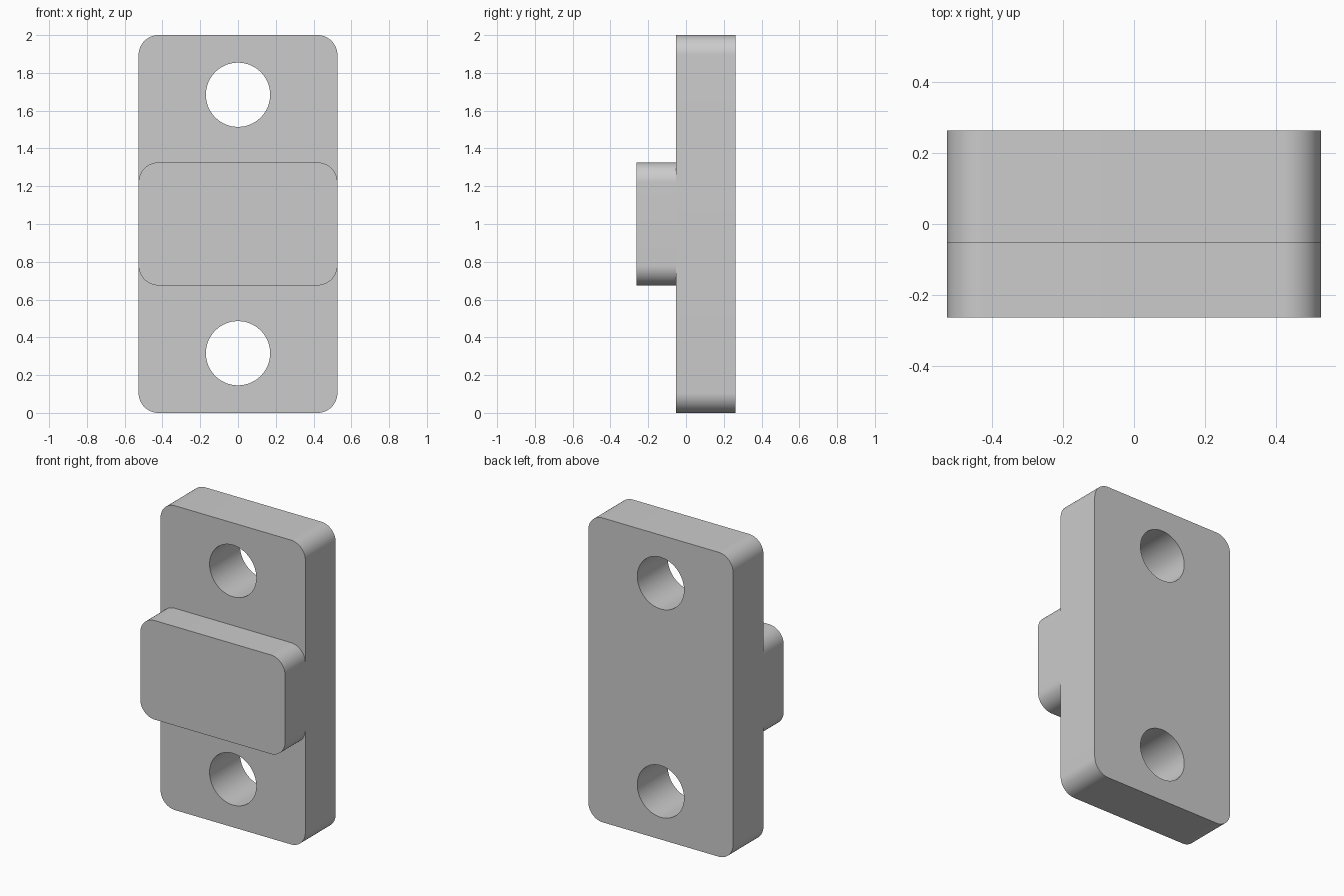
import bpy
import bmesh
from math import cos, sin, pi, radians
from mathutils import Matrix

cube = bpy.data.objects.get("Cube")
if cube:
    bpy.data.objects.remove(cube, do_unlink=True)

UNIT = 2 / 19            # the plate is 19 units tall
HALF_WIDTH = 5 * UNIT
CORNER = UNIT
FRONT, STEP, BACK = -2.5 * UNIT, -0.5 * UNIT, 2.5 * UNIT

grey = bpy.data.materials.new("plain grey")
grey.use_nodes = True
grey.diffuse_color = (0.6, 0.6, 0.6, 1)
grey.node_tree.nodes["Principled BSDF"].inputs["Base Color"].default_value = grey.diffuse_color


def add_object(name, bm):
    bmesh.ops.recalc_face_normals(bm, faces=bm.faces[:])
    mesh = bpy.data.meshes.new(name)
    bm.to_mesh(mesh)
    bm.free()
    mesh.materials.append(grey)
    obj = bpy.data.objects.new(name, mesh)
    bpy.context.collection.objects.link(obj)
    return obj


def rounded_block(name, y0, y1, z0, z1, steps=16):
    """Rounded rectangle in xz, extruded from y0 to y1."""
    bm = bmesh.new()
    x, low, high = HALF_WIDTH - CORNER, z0 + CORNER, z1 - CORNER
    verts = []
    for quarter, (cx, cz) in enumerate([(x, high), (-x, high), (-x, low), (x, low)]):
        for i in range(steps + 1):
            a = (quarter + i / steps) * pi / 2
            verts.append(bm.verts.new((cx + CORNER * cos(a), y0, cz + CORNER * sin(a))))
    face = bm.faces.new(verts)
    side = bmesh.ops.extrude_face_region(bm, geom=[face])["geom"]
    moved = [v for v in side if isinstance(v, bmesh.types.BMVert)]
    bmesh.ops.translate(bm, verts=moved, vec=(0, y1 - y0, 0))
    return add_object(name, bm)


# Mounting plate and raised centre block
plate = rounded_block("mounting_plate", STEP, BACK, 0, 2)
block = rounded_block("raised_block", FRONT, STEP, 0.675, 1.326)

# Two bolt holes through the plate
bm = bmesh.new()
for z in (3 * UNIT, 16 * UNIT):
    bmesh.ops.create_cone(bm, cap_ends=True, segments=64, radius1=0.17, radius2=0.17, depth=1,
                          matrix=Matrix.Translation((0, 0, z)) @ Matrix.Rotation(pi / 2, 4, "X"))
cutter = add_object("hole_cutter", bm)
cutter.hide_render = True

cut = plate.modifiers.new("bolt holes", "BOOLEAN")
cut.operation = "DIFFERENCE"
cut.solver = "EXACT"
cut.object = cutter
bpy.context.view_layer.objects.active = plate
bpy.ops.object.modifier_apply(modifier=cut.name)
bpy.data.objects.remove(cutter, do_unlink=True)

# Smooth rounded corners and hole walls, sharp edges elsewhere
bpy.ops.object.select_all(action="DESELECT")
for obj in (plate, block):
    obj.select_set(True)
bpy.ops.object.shade_smooth_by_angle(angle=radians(30))
